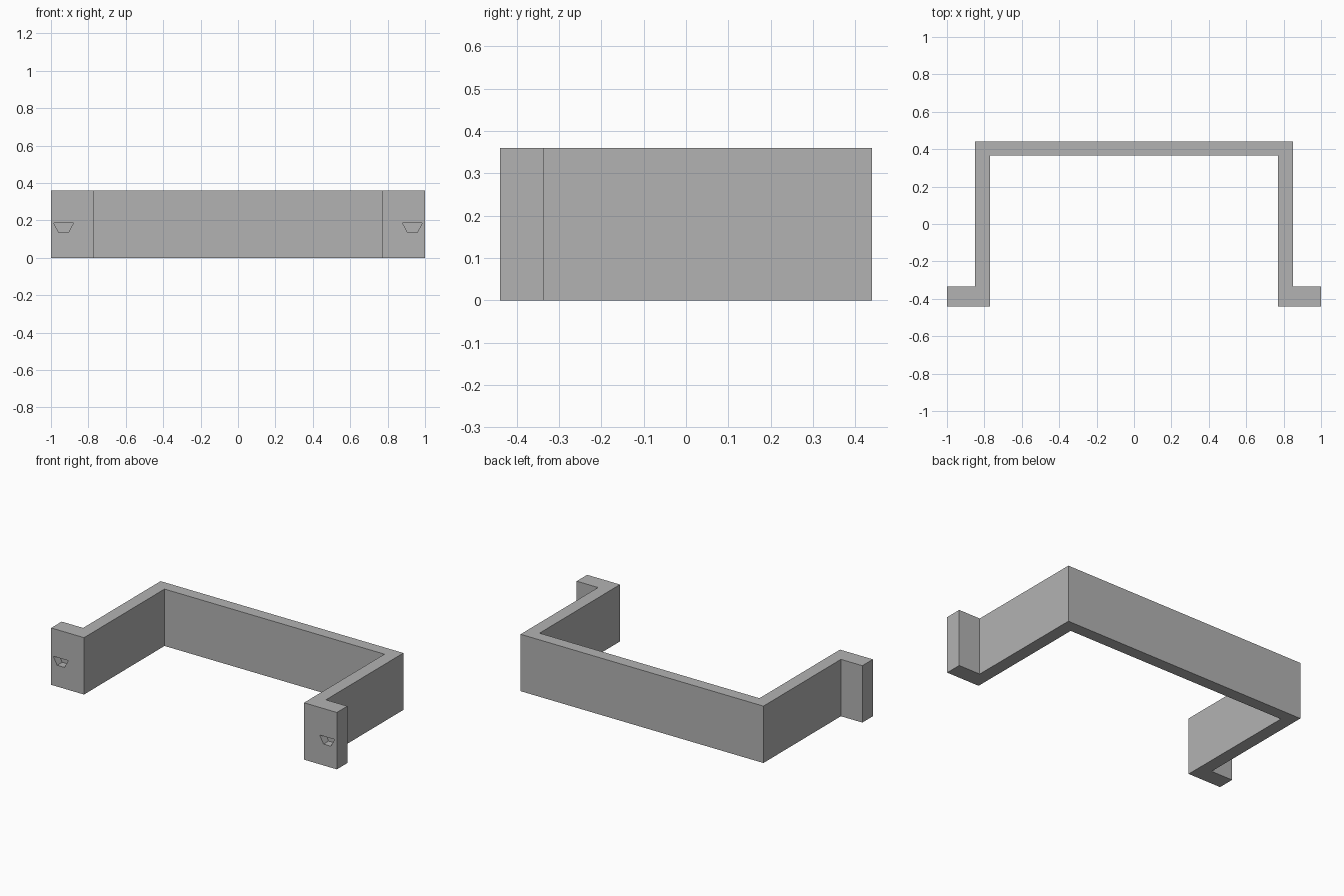
import bpy
import bmesh

cube = bpy.data.objects.get("Cube")
if cube:
    bpy.data.objects.remove(cube, do_unlink=True)

HEIGHT = 0.36

grey = bpy.data.materials.new("mid grey")
grey.use_nodes = True
colour = (0.45, 0.45, 0.45, 1)
grey.diffuse_color = colour
grey.node_tree.nodes["Principled BSDF"].inputs["Base Color"].default_value = colour


def prism(name, points, offset):
    """Extrude a flat outline along an offset into a closed solid."""
    bm = bmesh.new()
    face = bm.faces.new([bm.verts.new(p) for p in points])
    moved = bmesh.ops.extrude_face_region(bm, geom=[face])["geom"]
    verts = [v for v in moved if isinstance(v, bmesh.types.BMVert)]
    bmesh.ops.translate(bm, verts=verts, vec=offset)
    bmesh.ops.recalc_face_normals(bm, faces=bm.faces)
    mesh = bpy.data.meshes.new(name)
    bm.to_mesh(mesh)
    bm.free()
    mesh.materials.append(grey)
    obj = bpy.data.objects.new(name, mesh)
    bpy.context.collection.objects.link(obj)
    return obj


# Bracket: half outline in plan, mirrored across x
half = [(0.85, 0.44), (0.85, -0.335), (1, -0.335), (1, -0.44),
        (0.77, -0.44), (0.77, 0.365)]
outline = half + [(-x, y) for x, y in reversed(half)]
bracket = prism("bracket", [(x, y, 0) for x, y in outline], (0, 0, HEIGHT))

# Blind tapered notch in the front of each mounting foot
notch = [(0.88, 0.185), (0.985, 0.185), (0.958, 0.135), (0.907, 0.135)]
for side, sign in (("left", 1), ("right", -1)):
    cutter = prism(side + "_notch_cutter",
                   [(sign * x, -0.49, z) for x, z in notch], (0, 0.1, 0))
    cutter.hide_render = True
    cutter.hide_set(True)
    cut = bracket.modifiers.new(side + "_notch", "BOOLEAN")
    cut.operation = "DIFFERENCE"
    cut.solver = "EXACT"
    cut.object = cutter
